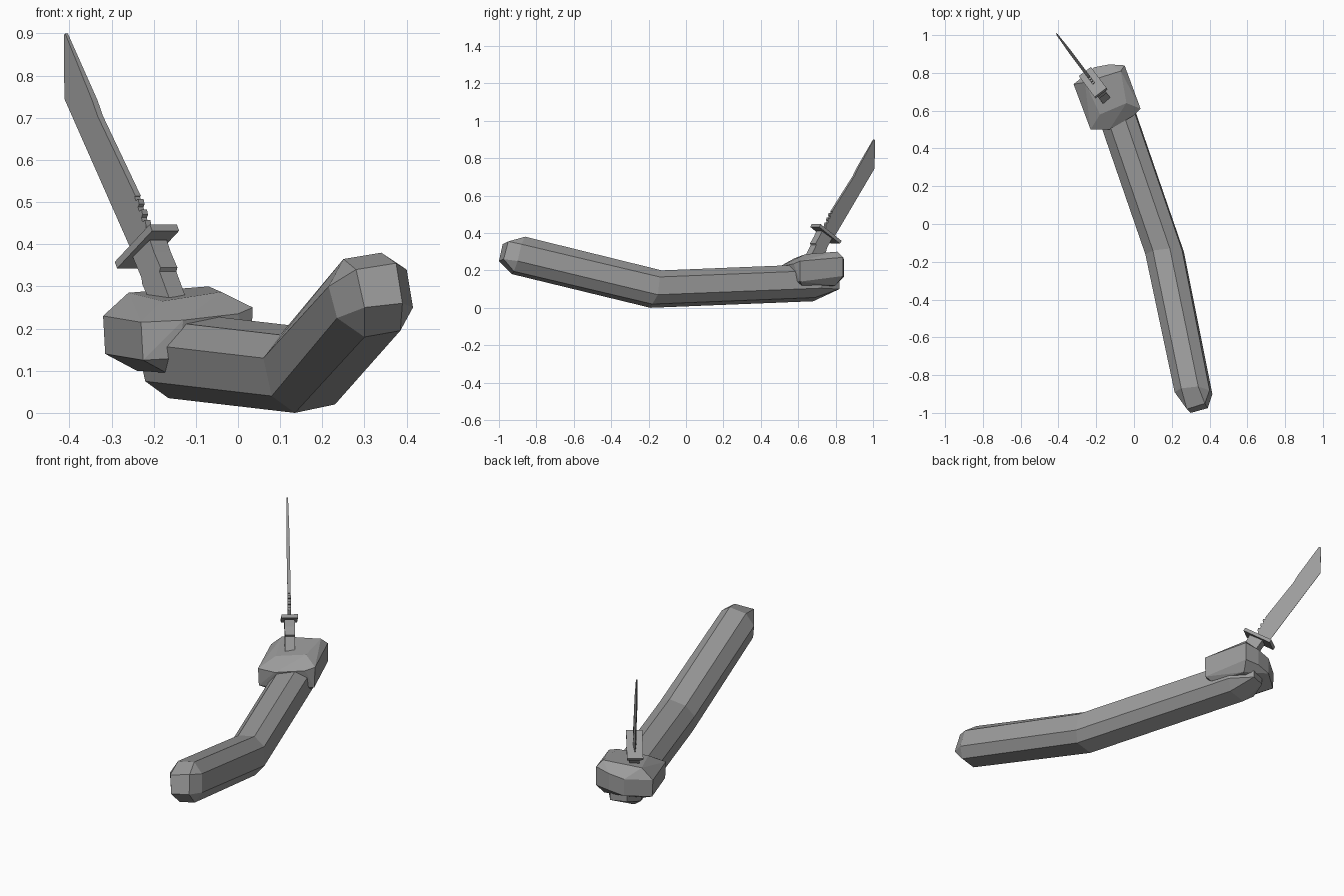
import bpy, bmesh
from math import radians
from mathutils import Vector

if "Cube" in bpy.data.objects:
    bpy.data.objects.remove(bpy.data.objects["Cube"], do_unlink=True)

# One plain grey for every part
grey = bpy.data.materials.new("plain_grey")
grey.use_nodes = True
colour = (0.33, 0.33, 0.33, 1)
grey.diffuse_color = colour
grey.node_tree.nodes["Principled BSDF"].inputs["Base Color"].default_value = colour


def finish(name, bm):
    """Turn a bmesh into a flat shaded object."""
    bmesh.ops.recalc_face_normals(bm, faces=bm.faces)
    mesh = bpy.data.meshes.new(name)
    bm.to_mesh(mesh)
    bm.free()
    mesh.materials.append(grey)
    obj = bpy.data.objects.new(name, mesh)
    bpy.context.collection.objects.link(obj)
    return obj


def blunt_cap(bm, ring, corners):
    """Close an eight sided ring with a smaller four sided end face."""
    cap = [bm.verts.new(c) for c in corners]
    for i in range(4):
        a, b, c = ring[2 * i - 1], ring[2 * i], ring[2 * i + 1]
        bm.faces.new((a, b, cap[i]))
        bm.faces.new((b, c, cap[(i + 1) % 4], cap[i]))
    bm.faces.new(cap)


# Arm: rings run from upper left, down, under, up the right and over the top
shoulder_ring = [(.215, -.89, .3), (.235, -.91, .225), (.3, -.93, .18), (.385, -.92, .195),
                 (.415, -.9, .25), (.4, -.88, .34), (.34, -.86, .38), (.25, -.87, .365)]
elbow_ring = [(.06, -.16, .13), (.08, -.17, .04), (.135, -.19, 0), (.23, -.18, .02),
              (.265, -.15, .07), (.255, -.14, .165), (.19, -.13, .2), (.1, -.14, .185)]
forearm = Vector((-.3, .87, .035))
wrist_ring = [Vector(p) + forearm for p in elbow_ring]

bm = bmesh.new()
rings = [[bm.verts.new(p) for p in ring] for ring in (shoulder_ring, elbow_ring, wrist_ring)]
for near, far in zip(rings, rings[1:]):
    for i in range(8):
        bm.faces.new((near[i - 1], near[i], far[i], far[i - 1]))
blunt_cap(bm, rings[0], [(.28, -.98, .34), (.3, -1, .25), (.39, -.975, .26), (.375, -.95, .355)])
blunt_cap(bm, rings[-1], [(-.2, .79, .18), (-.2, .79, .1), (-.12, .82, .1), (-.12, .82, .19)])
finish("arm", bm)

# Hand: a chamfered block hulled from the corners of each side
hand_sides = {
    "outer": [(-.32, .74, .23), (-.315, .74, .14), (-.23, .5, .215), (-.225, .5, .125)],
    "inner": [(.035, .61, .25), (.03, .61, .14), (-.05, .84, .27), (-.05, .84, .17)],
    "front": [(-.13, .5, .22), (-.14, .51, .13), (0, .575, .235)],
    "back": [(-.21, .83, .24), (-.13, .845, .255), (-.21, .83, .15), (-.13, .845, .165)],
    "top": [(-.26, .75, .285), (-.07, .81, .3), (-.04, .64, .287), (-.18, .58, .265)],
    "bottom": [(-.24, .7, .1), (-.17, .55, .095), (-.07, .8, .12), (0, .62, .12)],
}
bm = bmesh.new()
for side in hand_sides.values():
    for corner in side:
        bm.verts.new(corner)
bmesh.ops.convex_hull(bm, input=bm.verts)
bmesh.ops.dissolve_limit(bm, angle_limit=radians(8), verts=bm.verts, edges=bm.edges)
finish("hand", bm)

# Knife: profiles are drawn as (reach, height) in an upright plane through the guard
GUARD = Vector((-.21, .74, 0))
REACH = Vector((-.6, .8, 0))
ACROSS = Vector((.8, .6, 0))
UP = Vector((0, 0, 1))
ALONG = REACH * .54 + UP * .84
WIDTH = REACH * .84 - UP * .54


def plate(name, profile):
    """Extrude (reach, height, half thickness) points to both sides of the plane."""
    bm = bmesh.new()
    sides = []
    for sign in (1, -1):
        sides.append([bm.verts.new(GUARD + REACH * r + UP * h + ACROSS * t * sign)
                      for r, h, t in profile])
        bm.faces.new(sides[-1])
    left, right = sides
    for i in range(len(profile)):
        bm.faces.new((left[i - 1], left[i], right[i], right[i - 1]))
    return finish(name, bm)


# Blade: thick spine with three saw notches, thin cutting edge
spine, edge = .008, .001
saw = []
for i in range(3):
    r, h = .003 + .0135 * i, .445 + .025 * i
    saw += [(r, h, spine), (r + .004, h + .012, spine),
            (r + .014, h + .008, spine), (r + .018, h + .018, spine)]
blade = saw + [(.045, .515, spine), (.195, .705, spine), (.215, .74, spine),
               (.328, .9, spine / 2), (.337, .897, edge),
               (.335, .745, edge), (.07, .385, edge), (.01, .395, spine)]
plate("blade", blade)

# Grip: waisted, with a ridge across the middle
grip = [(-.035, .41), (-.052, .38), (-.077, .345), (-.073, .335), (-.125, .25),
        (-.05, .22), (-.02, .285), (-.005, .305), (-.002, .32), (.033, .37)]
plate("grip", [(r, h, .025) for r, h in grip])

# Guard: flat crosspiece square to the blade
bm = bmesh.new()
bmesh.ops.create_cube(bm, size=1)
for v in bm.verts:
    x, y, z = v.co
    v.co = (GUARD + REACH * .01 + UP * .395
            + WIDTH * x * .165 + ACROSS * y * .08 + ALONG * z * .018)
finish("guard", bm)
